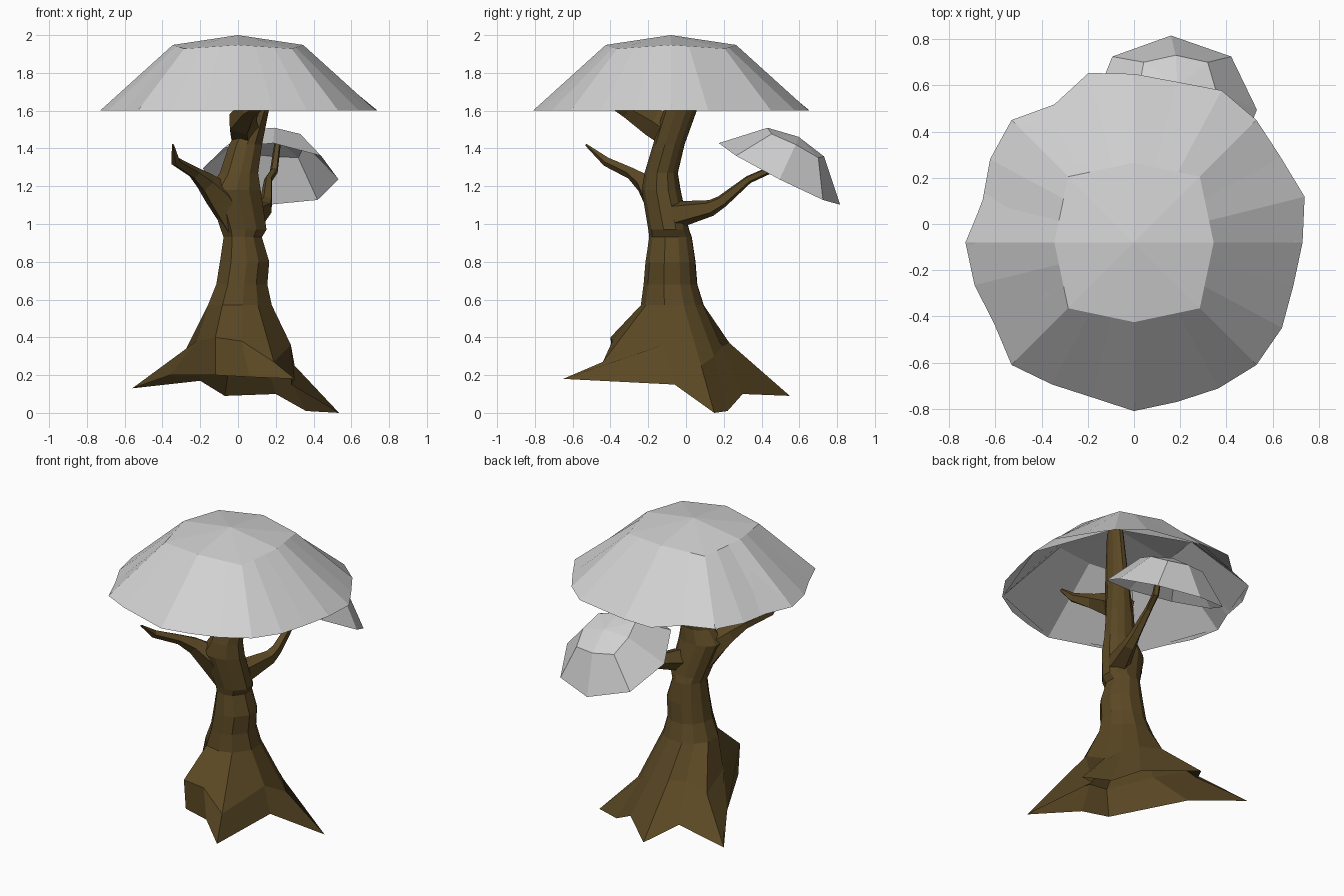
import bpy, bmesh, math
from mathutils import Vector, Matrix

if "Cube" in bpy.data.objects:
    bpy.data.objects.remove(bpy.data.objects["Cube"])


def material(name, rgb):
    m = bpy.data.materials.new(name)
    m.diffuse_color = (*rgb, 1)
    m.use_nodes = True
    m.node_tree.nodes["Principled BSDF"].inputs["Base Color"].default_value = m.diffuse_color
    return m


BARK = material("brown bark", (0.105, 0.066, 0.018))
LEAF = material("pale grey canopy", (0.64, 0.64, 0.64))


def loft(name, rings, mat, cap_start=False, cap_end=False, apex=None):
    """Skin a stack of equal-count rings with flat faces."""
    bm = bmesh.new()
    vs = [[bm.verts.new(p) for p in r] for r in rings]
    n = len(vs[0])
    for a, b in zip(vs, vs[1:]):
        for i in range(n):
            j = (i + 1) % n
            bm.faces.new((a[i], a[j], b[j], b[i]))
    if cap_start:
        bm.faces.new(vs[0][::-1])
    if cap_end:
        bm.faces.new(vs[-1])
    if apex:
        top = bm.verts.new(apex)
        for i in range(n):
            bm.faces.new((vs[-1][i], vs[-1][(i + 1) % n], top))
    me = bpy.data.meshes.new(name)
    bm.to_mesh(me)
    bm.free()
    me.materials.append(mat)
    ob = bpy.data.objects.new(name, me)
    bpy.context.collection.objects.link(ob)
    return ob


# Trunk: root skirt, flare ring, then ellipses (z, cx, cy, rx, ry)
roots = [(.535, .15, 0), (.36, .22, .01), (.2, .3, .1), (-.07, .55, .09),
         (-.2, .36, .17), (-.56, .4, .13), (-.36, .08, .2), (-.12, -.38, .2),
         (.06, -.42, .19), (.3, -.65, .18), (.28, -.06, .15)]
flare = [(.3, .08, .25), (.22, .15, .3), (.12, .19, .35), (-.03, .23, .37),
         (-.12, .17, .37), (-.28, .18, .33), (-.22, -.08, .38), (-.12, -.4, .4),
         (.02, -.39, .38), (.19, -.44, .27), (.28, -.12, .36)]
angles = [math.radians(a) for a in
          (20, 45, 72, 105, 130, 160, 195, 238, 275, 303, 345)]
sections = [(.57, .01, -.07, .175, .17), (.68, .02, -.08, .14, .145),
            (.80, .035, -.08, .135, .135), (.93, .025, -.08, .105, .115),
            (.97, .03, -.09, .125, .11), (1.18, -.02, -.13, .145, .105),
            (1.27, .005, -.13, .105, .09), (1.42, .04, -.09, .09, .085),
            (1.60, .11, -.03, .055, .09), (1.92, .15, .0, .04, .06)]
rings = [roots, flare] + [
    [(cx + rx * math.cos(a), cy + ry * math.sin(a), z) for a in angles]
    for z, cx, cy, rx, ry in sections]
loft("trunk_and_roots", rings, BARK, cap_end=True)


def branch(name, path, sides=5):
    """Tapered limb through (x, y, z, radius) points."""
    pts = [Vector(p[:3]) for p in path]
    out = []
    for k, p in enumerate(pts):
        d = pts[min(k + 1, len(pts) - 1)] - pts[max(k - 1, 0)]
        q = d.to_track_quat('Z', 'Y')
        r = path[k][3]
        out.append([p + q @ Vector((r * math.cos(t), r * math.sin(t), 0))
                    for t in (math.tau * i / sides for i in range(sides))])
    loft(name, out, BARK, True, True)


# Branches
branch("left_branch", [(0, -.1, 1.0, .09), (-.1, -.16, 1.15, .085),
                       (-.17, -.22, 1.22, .055), (-.23, -.29, 1.27, .033),
                       (-.33, -.42, 1.33, .026), (-.345, -.53, 1.42, .006)])
branch("back_branch", [(.08, -.05, 1.05, .075), (.14, .13, 1.085, .045),
                       (.15, .19, 1.12, .035), (.16, .33, 1.235, .022),
                       (.19, .43, 1.28, .022), (.21, .5, 1.43, .018)])
branch("upper_front_branch", [(.04, -.06, 1.47, .085), (.02, -.18, 1.54, .08),
                              (.06, -.32, 1.61, .05), (.14, -.41, 1.65, .03),
                              (.2, -.45, 1.70, .01)])


# Canopies: open eight-sided domes, the main one with a pleated skirt
def dome(name, radii, ring_z, apex_z, matrix):
    corners = []
    for i in range(8):
        a = math.tau * i / 8
        r, z = (.345, ring_z) if i % 2 == 0 else (.403, ring_z - .02)
        corners.append(Vector((r * math.cos(a), r * math.sin(a), z)))
    n = len(radii)
    per = n // 8
    upper = [corners[i // per].lerp(corners[(i // per + 1) % 8], (i % per) / per)
             for i in range(n)]
    rim = [(r * math.cos(math.tau * i / n), r * math.sin(math.tau * i / n), 0)
           for i, r in enumerate(radii)]
    apex = (0, 0, apex_z) if apex_z else None
    loft(name, [rim, upper], LEAF, apex=apex).data.transform(matrix)


pleats = [.73, .765, .735, .75, .76, .72, .73, .76, .69, .75, .72, .68,
          .73, .715, .70, .75, .71, .695, .73, .715, .73, .75, .74, .715]
dome("main_canopy", pleats, .348, .4, Matrix.Translation((0, -.08, 1.6)))
dome("main_canopy_lining", [.725, .745] * 4, .338, None,
     Matrix.Translation((0, -.08, 1.605)))
tilt = (Matrix.Rotation(math.radians(4.6), 4, 'Y')
        @ Matrix.Rotation(math.radians(-27), 4, 'X'))
dome("small_canopy", [.74, .75] * 4, .39, .455,
     Matrix.Translation((.173, .495, 1.265)) @ tilt @ Matrix.Scale(.487, 4))
